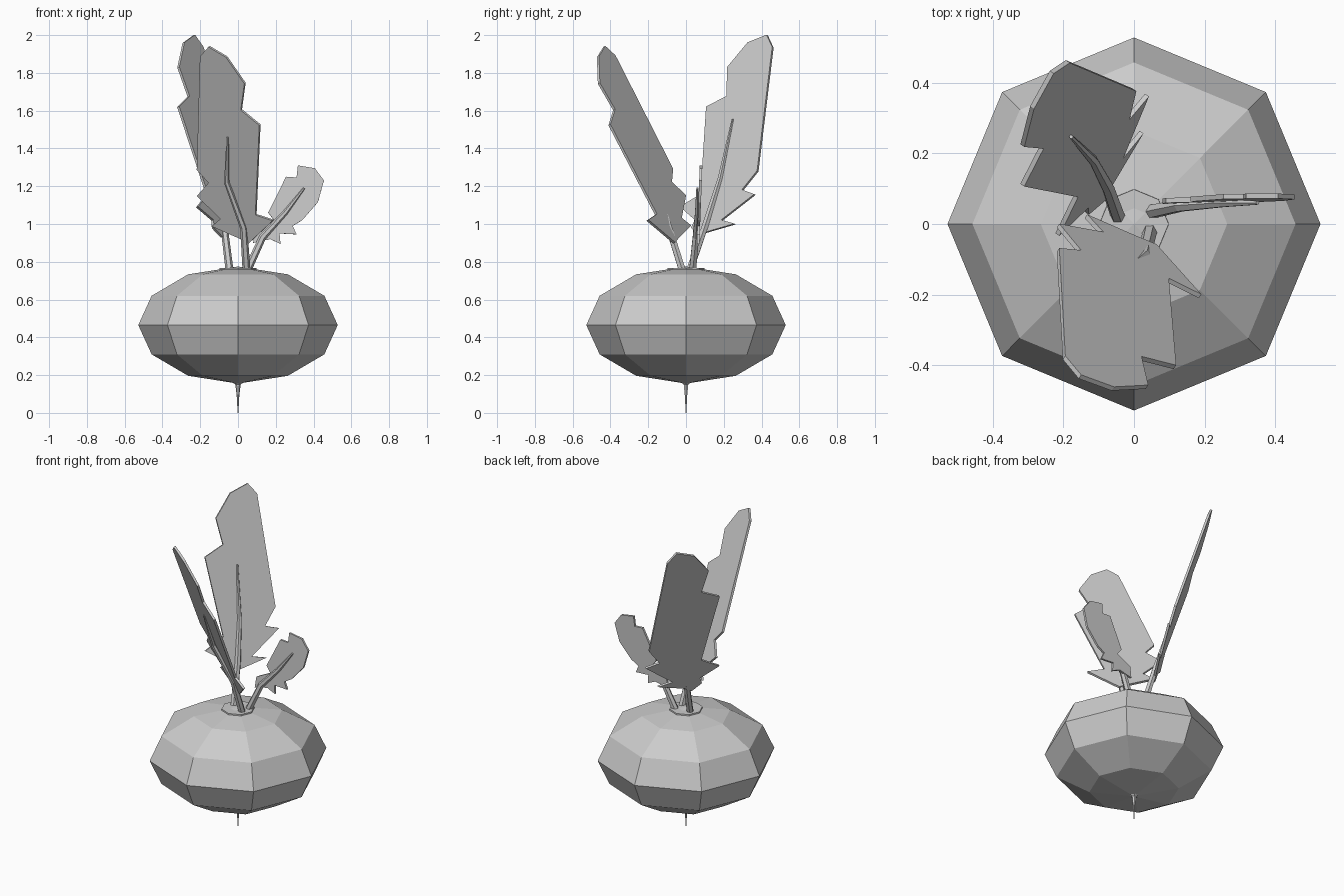
import bpy, bmesh
from math import cos, sin, pi
from mathutils import Vector

cube = bpy.data.objects.get("Cube")
if cube:
    bpy.data.objects.remove(cube)

grey = bpy.data.materials.new("plain grey")
grey.use_nodes = True
colour = (0.6, 0.6, 0.6, 1)
grey.diffuse_color = colour
grey.node_tree.nodes["Principled BSDF"].inputs["Base Color"].default_value = colour


def finish(name, bm):
    bmesh.ops.recalc_face_normals(bm, faces=bm.faces)
    mesh = bpy.data.meshes.new(name)
    bm.to_mesh(mesh)
    bm.free()
    mesh.materials.append(grey)
    obj = bpy.data.objects.new(name, mesh)
    bpy.context.collection.objects.link(obj)
    return obj


def tube(name, path, radii, sides):
    """Flat-sided tapering tube along a path, capped at both ends."""
    bm = bmesh.new()
    pts = [Vector(p) for p in path]
    rings = []
    for i, (p, r) in enumerate(zip(pts, radii)):
        along = (pts[min(i + 1, len(pts) - 1)] - pts[max(i - 1, 0)]).normalized()
        u = along.cross(Vector((0, 1, 0))).normalized()
        v = along.cross(u)
        rings.append([bm.verts.new(p + r * (u * cos(2 * pi * k / sides) + v * sin(2 * pi * k / sides)))
                      for k in range(sides)])
    for a, b in zip(rings, rings[1:]):
        for k in range(sides):
            j = (k + 1) % sides
            bm.faces.new((a[k], a[j], b[j], b[k]))
    bm.faces.new(rings[0])
    bm.faces.new(rings[-1])
    return finish(name, bm)


def leaf(name, outline, place, thickness=0.014):
    """Thin jagged plate: a 2D outline laid on a sloping plane."""
    bm = bmesh.new()
    face = bm.faces.new([bm.verts.new(place(a, z)) for a, z in outline])
    face.normal_update()
    normal = face.normal.copy()
    bmesh.ops.translate(bm, verts=bm.verts, vec=-normal * thickness / 2)
    new = bmesh.ops.extrude_face_region(bm, geom=[face], use_keep_orig=True)["geom"]
    bmesh.ops.translate(bm, vec=normal * thickness,
                        verts=[g for g in new if isinstance(g, bmesh.types.BMVert)])
    return finish(name, bm)


# Squat bulb
bm = bmesh.new()
bmesh.ops.create_uvsphere(bm, u_segments=8, v_segments=6, radius=1)
for v in bm.verts:
    v.co = Vector((v.co.x * 0.528, v.co.y * 0.528, v.co.z * 0.31 + 0.465))
finish("bulb", bm)

# Crown disc and root tip
tube("crown", [(0, 0, 0.74), (0, 0, 0.768)], [0.1, 0.098], 8)
tube("root", [(0, 0, 0.17), (0, 0, 0.15), (0, 0, 0.09), (0, 0, 0)],
     [0.04, 0.014, 0.007, 0.002], 6)

# Front leaf: outline in x and z
leaf("front_leaf",
     [(-.153, 1.94), (-.06, 1.885), (.037, 1.745), (.018, 1.605), (.116, 1.525),
      (.1, 1.16), (.095, 1.05), (.187, 1.02), (.06, .9), (.0, .93), (-.136, .99),
      (-.09, 1.03), (-.215, 1.15), (-.153, 1.22), (-.215, 1.29), (-.198, 1.89)],
     lambda x, z: (x, .418 - .655 * x - .49 * z, z))

# Back leaf: outline in y and z
leaf("back_leaf",
     [(.43, 2.0), (.46, 1.935), (.38, 1.28), (.30, 1.18), (.365, 1.156), (.19, 1.02),
      (.26, 1.0), (.105, .955), (.07, .93), (.03, .98), (.05, 1.02), (-.03, 1.09),
      (.08, 1.156), (.11, 1.62), (.217, 1.675), (.222, 1.83), (.33, 1.96)],
     lambda y, z: (.212 + .705 * y - .374 * z, y, z))

# Small side leaf: outline in x and z
leaf("left_leaf",
     [(.317, 1.31), (.407, 1.295), (.455, 1.23), (.423, 1.115), (.34, 1.02), (.29, .99),
      (.31, .945), (.22, .95), (.225, .895), (.17, .92), (.08, .9), (.09, .97),
      (.19, 1.02), (.16, 1.06), (.254, 1.25), (.31, 1.246)],
     lambda x, z: (x, .03 + .038 * z, z))

# Stems running into the leaves
taper = [.021, .019, .014, .006]
stems = {
    "front_stem": [(.045, -.02, .755), (.03, -.09, .98), (-.06, -.165, 1.22), (-.055, -.272, 1.46)],
    "back_stem": [(-.045, .02, .755), (-.075, .105, 1.0), (-.115, .18, 1.24), (-.178, .247, 1.555)],
    "left_stem": [(.05, .035, .755), (.13, .052, .93), (.25, .06, 1.06), (.35, .06, 1.19)],
}
for name, path in stems.items():
    tube(name, path, taper, 6)
